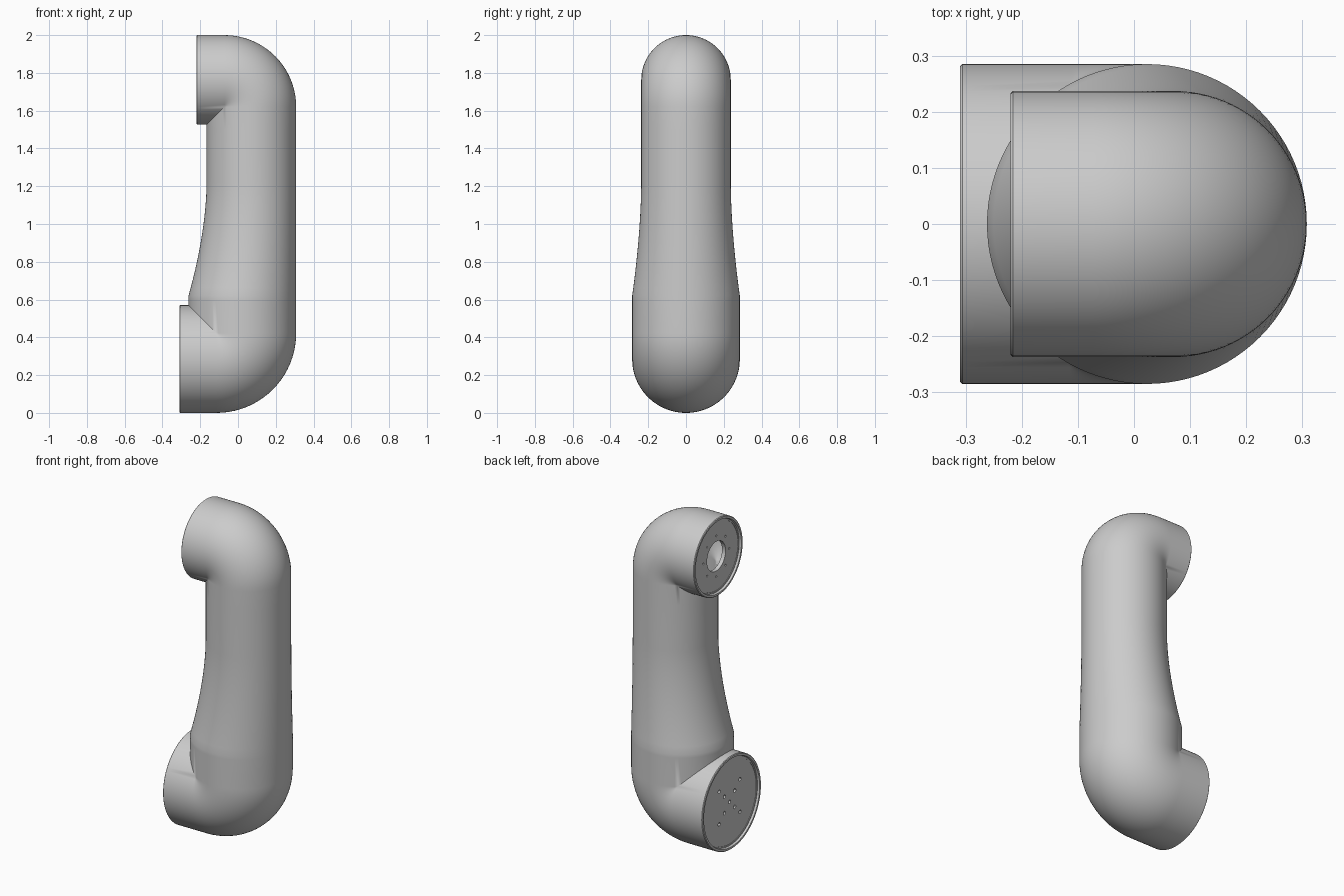
import bpy, bmesh, math
from mathutils import Matrix

if "Cube" in bpy.data.objects:
    bpy.data.objects.remove(bpy.data.objects["Cube"])

N = 96          # points around the tube
BACK = 0.308    # x of the straight back of the handle
grey = bpy.data.materials.new("light grey plastic")
grey.diffuse_color = (0.6, 0.6, 0.6, 1)
grey.use_nodes = True
grey.node_tree.nodes["Principled BSDF"].inputs["Base Color"].default_value = grey.diffuse_color

TOP = dict(r=0.237, R=0.143, x=-0.22, zc=2 - 0.237, s=1)
LOW = dict(r=0.285, R=0.137, x=-0.31, zc=0.285, s=-1)


def finish(name, bm):
    bmesh.ops.recalc_face_normals(bm, faces=bm.faces)
    me = bpy.data.meshes.new(name)
    bm.to_mesh(me)
    bm.free()
    me.materials.append(grey)
    ob = bpy.data.objects.new(name, me)
    bpy.context.collection.objects.link(ob)
    return ob


def smooth(ob):
    bpy.ops.object.select_all(action='DESELECT')
    ob.select_set(True)
    bpy.context.view_layer.objects.active = ob
    bpy.ops.object.shade_smooth_by_angle(angle=math.radians(30))


def circle(r):
    # (offset toward the outside of the bend, y)
    return [(r * math.cos(2 * math.pi * i / N), r * math.sin(2 * math.pi * i / N)) for i in range(N)]


def end_rings(e):
    # inner wall, rounded rim, outer lip of an open end
    prof = [(0.06, -0.028), (0.012, -0.028), (0.012, -0.02), (0.0, -0.016),
            (0.0, -0.004), (0.004, 0.0)]
    return [[(e['x'] + dx, y, e['zc'] + e['s'] * o) for o, y in circle(e['r'] + dr)] for dx, dr in prof]


def bend_rings(e, steps=20):
    # elbow with its inner side mitred where the tube would overlap
    r, R, s = e['r'], e['R'], e['s']
    cx, cz = BACK - r - R, e['zc'] - s * R
    rings = []
    for k in range(steps + 1):
        t = math.pi / 2 * k / steps
        ring = []
        for o, y in circle(r):
            q = R + o
            a, b = (q * math.sin(t), q * math.cos(t)) if q > 0 else (q, q)
            ring.append((cx + a, y, cz + s * b))
        rings.append(ring)
    return rings


def handle_rings():
    # straight grip that flares toward the lower end
    rings = []
    zs = [1.5] + [1.22 - 0.6 * k / 14 for k in range(15)] + [0.6]
    for z in zs:
        f = min(max((1.22 - z) / 0.6, 0), 1)
        r = TOP['r'] + (LOW['r'] - TOP['r']) * f ** 1.75
        rings.append([(BACK - r + o, y, z) for o, y in circle(r)])
    return rings


# handset shell
rings = (end_rings(TOP) + bend_rings(TOP) + handle_rings()
         + bend_rings(LOW)[::-1] + end_rings(LOW)[::-1])
bm = bmesh.new()
vr = [[bm.verts.new(p) for p in ring] for ring in rings]
for a, b in zip(vr, vr[1:]):
    for i in range(N):
        j = (i + 1) % N
        bm.faces.new((a[i], a[j], b[j], b[i]))
bmesh.ops.remove_doubles(bm, verts=bm.verts, dist=1e-5)
bmesh.ops.dissolve_degenerate(bm, edges=bm.edges, dist=1e-6)
smooth(finish("handset_shell", bm))


def add_cyl(bm, x, y, z, r, depth, seg):
    m = Matrix.Translation((x, y, z)) @ Matrix.Rotation(math.pi / 2, 4, 'Y')
    bmesh.ops.create_cone(bm, cap_ends=True, segments=seg, radius1=r, radius2=r, depth=depth, matrix=m)


def cap(name, e, holes):
    # recessed disc pierced by holes given as (y, z, radius)
    x = e['x'] + 0.027
    bm = bmesh.new()
    add_cyl(bm, x, 0, e['zc'], e['r'] - 0.027, 0.024, N)
    disc = finish(name, bm)
    bm = bmesh.new()
    for y, z, r in holes:
        add_cyl(bm, x, y, e['zc'] + z, r, 0.1, 48 if r > 0.05 else 12)
    cutter = finish(name + "_cutter", bm)
    cutter.hide_render = True
    mod = disc.modifiers.new("holes", 'BOOLEAN')
    mod.operation = 'DIFFERENCE'
    mod.solver = 'EXACT'
    mod.object = cutter
    bpy.context.view_layer.objects.active = disc
    bpy.ops.object.modifier_apply(modifier=mod.name)
    bpy.data.objects.remove(cutter)
    smooth(disc)


# mouthpiece: diagonal cross of small holes
cross = [(0, 0, 0.011)] + [(a * d, b * d, 0.011) for d in (0.05, 0.1) for a in (-1, 1) for b in (-1, 1)]
cap("mouthpiece_disc", LOW, cross)

# earpiece: large opening circled by pinholes
pins = [(0.125 * math.cos(k * math.pi / 4), 0.125 * math.sin(k * math.pi / 4), 0.006) for k in range(8)]
cap("earpiece_disc", TOP, [(0, 0, 0.09)] + pins)
